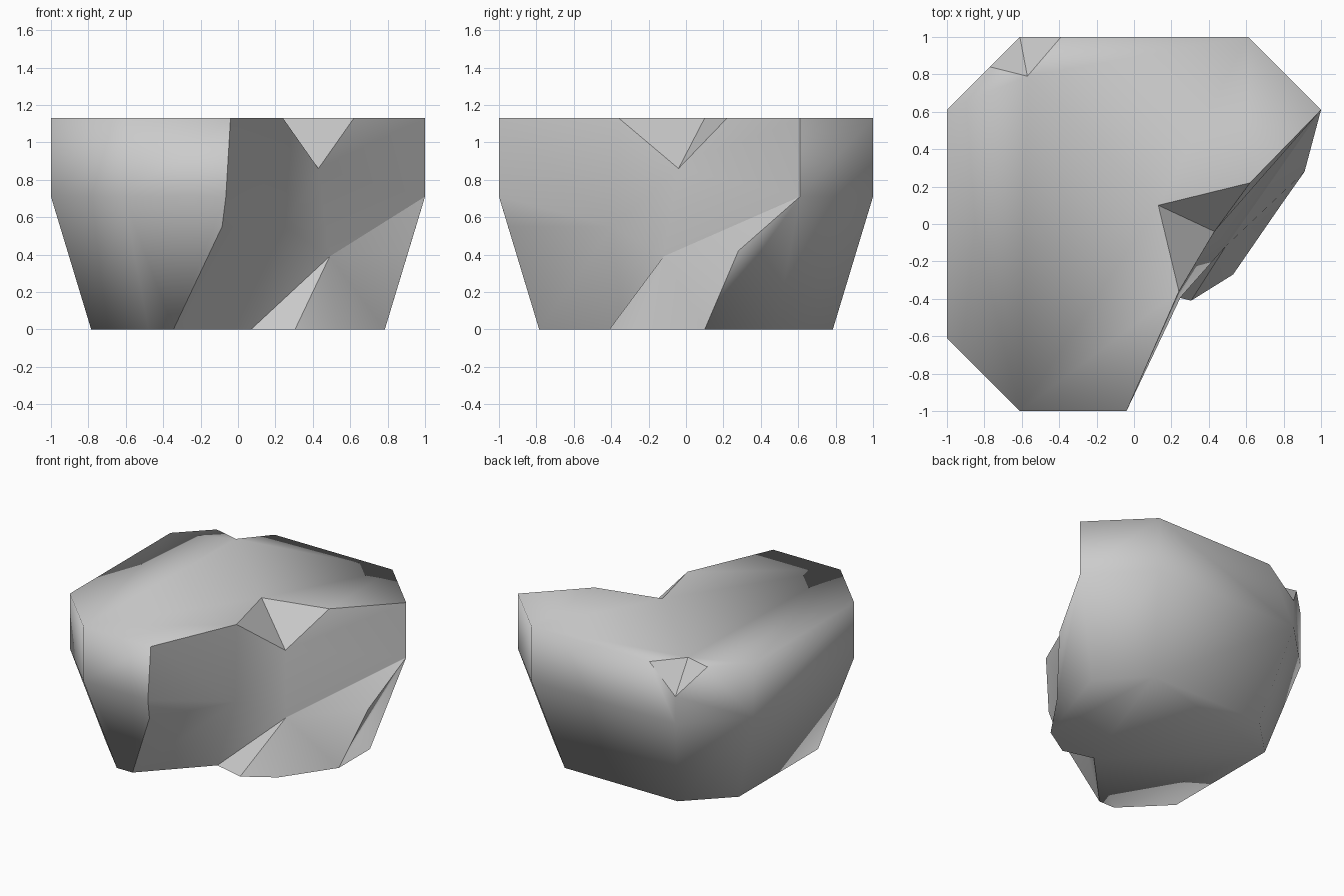
import bpy
import bmesh

if "Cube" in bpy.data.objects:
    bpy.data.objects.remove(bpy.data.objects["Cube"], do_unlink=True)

# One plain stone colour
stone = bpy.data.materials.new("grey stone")
stone.use_nodes = True
stone.diffuse_color = (0.6, 0.6, 0.6, 1)
for node in stone.node_tree.nodes:
    if node.type == "BSDF_PRINCIPLED":
        node.inputs["Base Color"].default_value = (0.6, 0.6, 0.6, 1)

HEIGHT, WAIST = 1.13, 0.71
bm = bmesh.new()


def ring(scale, z, corners):
    """Corners of a chamfered square, counted from the back right corner."""
    return [bm.verts.new((x * scale, y * scale, z)) for x, y in corners]


def point(x, y, z=0.0):
    return bm.verts.new((x, y, z))


region = {}


def patch(name, *corners):
    """Add a face and remember which smooth region it belongs to."""
    face = bm.faces.new(corners)
    face.smooth = True
    region[face] = name


# Chamfered block tapering towards the base, with its front right corner missing
C = 0.61
corners = [(1, C), (C, 1), (-C, 1), (-1, C), (-1, -C), (-C, -1)]
low = ring(0.785, 0, corners)
mid = ring(1, WAIST, corners)
top = ring(1, HEIGHT, corners)

# Chip knocked off the back left corner
bm.verts.remove(top[2])
chip_side = point(-0.77, 0.84, HEIGHT)
chip_inner = point(-0.57, 0.79, HEIGHT)
chip_back = point(-0.39, 1, HEIGHT)
chip_tip = point(-C, 1, 0.92)

# Jagged edge running down the front
front_rim = point(-0.04, -1, HEIGHT)
front_waist = point(-0.065, -1, WAIST)
front_bend = point(-0.085, -0.9515, 0.55)
front_base = point(-0.345, -0.785)

# Notch in the rim of the break
notch_front = point(0.24, -0.36, HEIGHT)
notch_inner = point(0.13, 0.10, HEIGHT)
notch_back = point(0.62, 0.22, HEIGHT)
notch_tip = point(0.43, -0.04, 0.86)

# Bulge of the break and the ledge at its foot
bulge = point(0.25, -0.39, 0.55)
ledge_top = point(0.49, -0.12, 0.39)
lip_inner = point(0.07, -0.35)
lip_outer = point(0.305, -0.41)
ledge_foot = point(0.53, -0.27)
side_base = point(0.785, 0.10)
side_bend = point(0.912, 0.28, 0.42)

# Outer walls
for i in range(5):
    patch("outer", low[i], low[i + 1], mid[i + 1], mid[i])
for i in (0, 3, 4):
    patch("outer", mid[i], mid[i + 1], top[i + 1], top[i])
patch("outer", mid[1], mid[2], chip_tip, chip_back, top[1])
patch("outer", mid[2], mid[3], top[3], chip_side, chip_tip)
patch("outer", low[5], front_base, front_bend, front_waist, mid[5])
patch("outer", mid[5], front_waist, front_rim, top[5])
patch("outer", side_base, low[0], mid[0], side_bend)

# Flat top and base
patch("outer", top[0], top[1], chip_back, chip_inner, chip_side, *top[3:],
      front_rim, notch_front, notch_inner, notch_back)
base = low + [front_base, lip_inner, lip_outer, ledge_foot, side_base]
patch("outer", *reversed(base))

# Broken face, fanned around the bulge and around the notch tip
fan = [notch_front, front_rim, front_waist, front_bend, front_base,
       lip_inner, ledge_top, notch_tip, notch_front]
for a, b in zip(fan, fan[1:]):
    patch("break", bulge, a, b)
fan = [ledge_top, mid[0], top[0], notch_back]
for a, b in zip(fan, fan[1:]):
    patch("break", notch_tip, a, b)

# Ledge below the broken face
patch("lip", lip_inner, lip_outer, ledge_top)
fan = [lip_outer, ledge_foot, side_base, side_bend, mid[0]]
for a, b in zip(fan, fan[1:]):
    patch("ledge", ledge_top, a, b)

# Flat faces of the notch and of the chip
patch("notch front", notch_inner, notch_front, notch_tip)
patch("notch back", notch_inner, notch_tip, notch_back)
patch("chip side", chip_inner, chip_side, chip_tip)
patch("chip back", chip_inner, chip_tip, chip_back)

# Sharp edges wherever two regions meet
for edge in bm.edges:
    edge.smooth = len({region[f] for f in edge.link_faces}) == 1
bmesh.ops.recalc_face_normals(bm, faces=bm.faces[:])

mesh = bpy.data.meshes.new("broken_stone_block")
bm.to_mesh(mesh)
bm.free()
mesh.materials.append(stone)
block = bpy.data.objects.new("broken_stone_block", mesh)
bpy.context.collection.objects.link(block)
